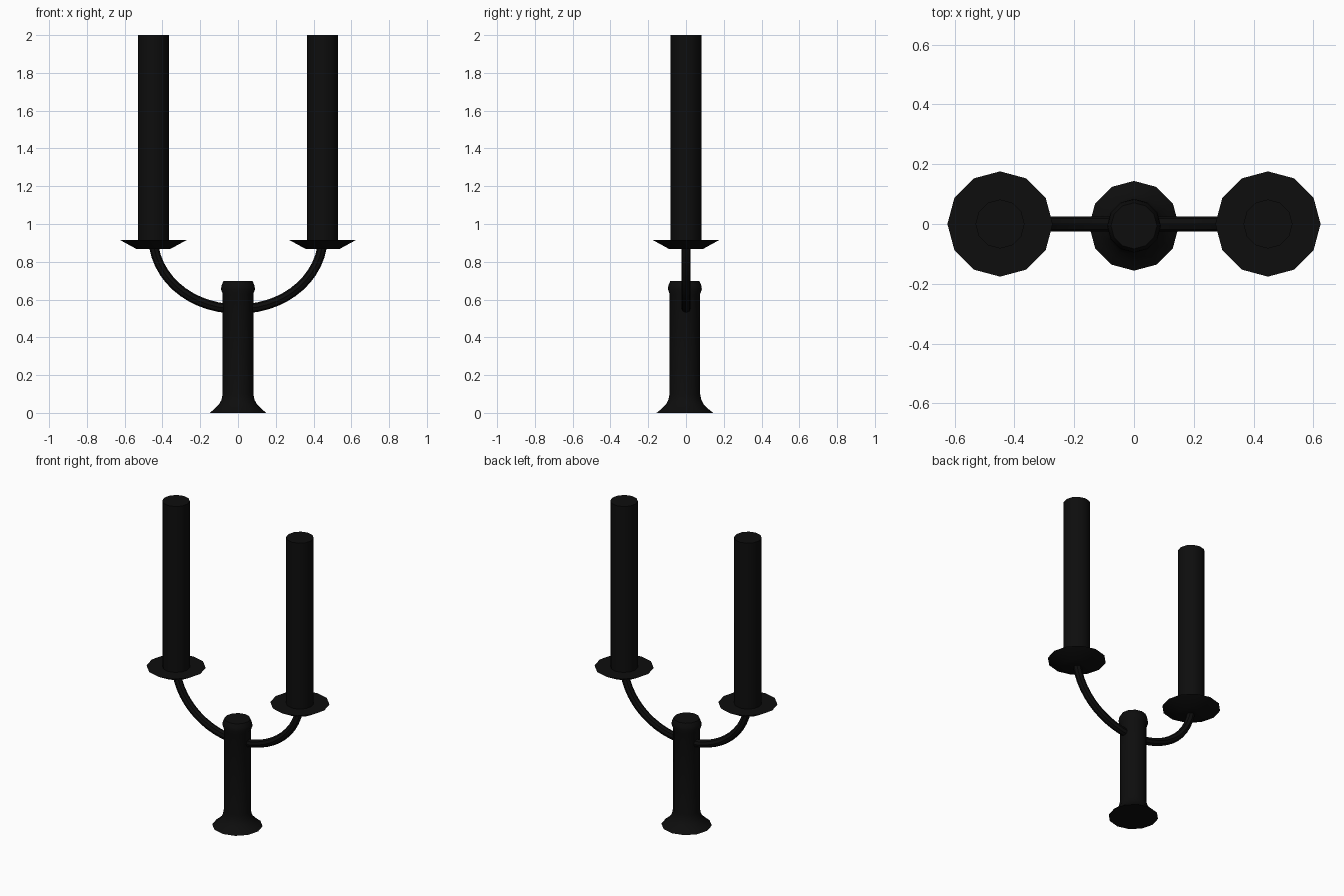
import bpy, bmesh
from math import cos, sin, tau, radians

if "Cube" in bpy.data.objects:
    bpy.data.objects.remove(bpy.data.objects["Cube"])

black = bpy.data.materials.new("black_metal")
black.diffuse_color = (0.004, 0.004, 0.004, 1)
black.use_nodes = True
black.node_tree.nodes["Principled BSDF"].inputs["Base Color"].default_value = black.diffuse_color


def finish(obj):
    obj.data.materials.append(black)
    bpy.ops.object.select_all(action='DESELECT')
    obj.select_set(True)
    bpy.context.view_layer.objects.active = obj
    bpy.ops.object.shade_smooth_by_angle(angle=radians(35))


def lathe(name, profile, x=0, y=0, sides=12):
    """Closed turned part from (radius, z) pairs listed bottom to top."""
    bm = bmesh.new()
    rings = [[bm.verts.new((r * cos(tau * i / sides), r * sin(tau * i / sides), z))
              for i in range(sides)] for r, z in profile]
    for a, b in zip(rings, rings[1:]):
        for i in range(sides):
            j = (i + 1) % sides
            bm.faces.new((a[i], a[j], b[j], b[i]))
    bm.faces.new(rings[0][::-1])
    bm.faces.new(rings[-1])
    mesh = bpy.data.meshes.new(name)
    bm.to_mesh(mesh)
    bm.free()
    obj = bpy.data.objects.new(name, mesh)
    obj.location = (x, y, 0)
    bpy.context.collection.objects.link(obj)
    finish(obj)


# Central stem with flared foot and small collar
lathe("stem", [(0.15, 0), (0.125, 0.02), (0.10, 0.045), (0.087, 0.07), (0.081, 0.1),
               (0.081, 0.63), (0.09, 0.655), (0.087, 0.675), (0.077, 0.698)], y=-0.006)

for side, s in (("left", -1), ("right", 1)):
    x = 0.448 * s
    # Drip plate and candle
    lathe(side + "_drip_plate", [(0.09, 0.868), (0.176, 0.915)], x)
    lathe(side + "_candle", [(0.082, 0.9), (0.082, 2.0)], x)

    # Curved arm
    curve = bpy.data.curves.new(side + "_arm", 'CURVE')
    curve.dimensions = '3D'
    curve.bevel_depth = 0.025
    curve.bevel_resolution = 2
    curve.resolution_u = 12
    curve.use_fill_caps = True
    spline = curve.splines.new('BEZIER')
    spline.bezier_points.add(1)
    path = [((-0.1, 0.55), (0, 0.55), (0.22, 0.55)),
            ((0.41, 0.68), (0.446, 0.88), (0.46, 0.95))]
    for p, (hl, co, hr) in zip(spline.bezier_points, path):
        p.handle_left_type = p.handle_right_type = 'FREE'
        p.handle_left = (hl[0] * s, 0, hl[1])
        p.co = (co[0] * s, 0, co[1])
        p.handle_right = (hr[0] * s, 0, hr[1])
    arm = bpy.data.objects.new(side + "_arm", curve)
    bpy.context.collection.objects.link(arm)
    bpy.ops.object.select_all(action='DESELECT')
    arm.select_set(True)
    bpy.context.view_layer.objects.active = arm
    bpy.ops.object.convert(target='MESH')
    arm = bpy.context.view_layer.objects.active
    arm.data.materials.clear()
    finish(arm)
